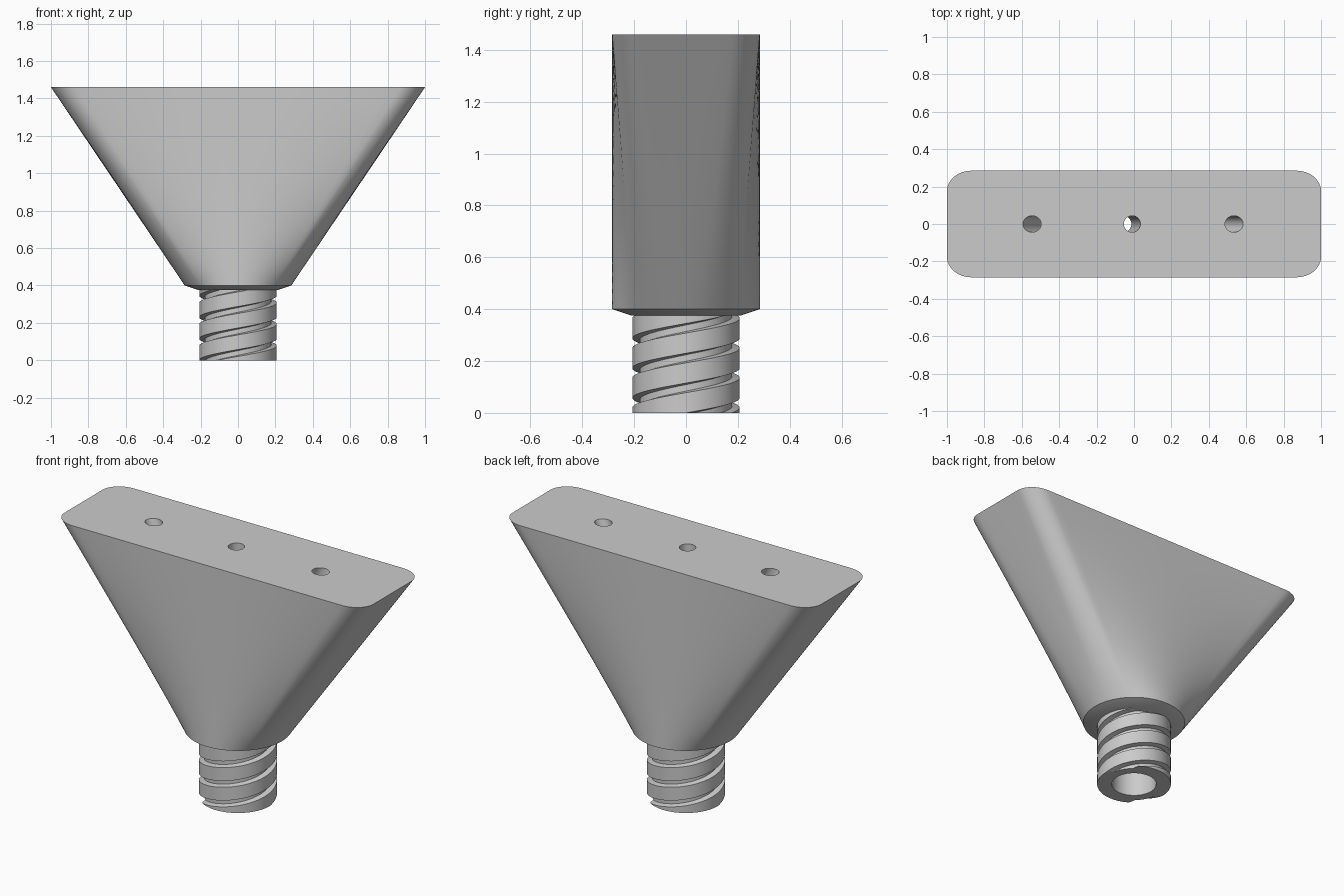
import bpy, bmesh
from math import sin, cos, pi, radians, hypot
from mathutils import Vector

if "Cube" in bpy.data.objects:
    bpy.data.objects.remove(bpy.data.objects["Cube"])

TOP, SHOULDER, NECK = 1.46, 0.40, 0.375
BORE = 0.125


def make_object(name, bm):
    bmesh.ops.recalc_face_normals(bm, faces=bm.faces)
    me = bpy.data.meshes.new(name)
    bm.to_mesh(me)
    bm.free()
    ob = bpy.data.objects.new(name, me)
    bpy.context.collection.objects.link(ob)
    return ob


def select_only(ob):
    bpy.ops.object.select_all(action='DESELECT')
    ob.select_set(True)
    bpy.context.view_layer.objects.active = ob


def mix(a, b, t):
    return a + (b - a) * t


# Quarter outline: matching points on the round base and the rounded-rectangle top
def quarter():
    hx, hy, rx, ry = 1.0, 0.285, 0.13, 0.11
    pts = []
    for i in range(4):                      # narrow end
        t = i / 4
        pts.append((mix(0, 15, t), hx, mix(0, hy - ry, t)))
    for i in range(12):                     # rounded corner
        a = pi / 2 * i / 12
        pts.append((mix(15, 45, i / 12), hx - rx + rx * cos(a), hy - ry + ry * sin(a)))
    for i in range(17):                     # long face
        t = i / 16
        pts.append((mix(45, 90, t), mix(hx - rx, 0, t), hy))
    return pts


q = quarter()
outline = q[:-1]
outline += [(180 - a, -x, y) for a, x, y in q[:0:-1]]
outline += [(180 + a, -x, -y) for a, x, y in q[:-1]]
outline += [(360 - a, x, -y) for a, x, y in q[:0:-1]]

# Flared body: chamfer, then ruled loft from circle to rounded rectangle
bm = bmesh.new()
rings = [[bm.verts.new((0.21 * cos(radians(a)), 0.21 * sin(radians(a)), NECK)) for a, x, y in outline]]
STEPS = 24
for s in range(STEPS + 1):
    t = s / STEPS
    rings.append([bm.verts.new((mix(0.285 * cos(radians(a)), x, t),
                                mix(0.285 * sin(radians(a)), y, t),
                                mix(SHOULDER, TOP, t))) for a, x, y in outline])
n = len(outline)
for lo, hi in zip(rings, rings[1:]):
    for i in range(n):
        j = (i + 1) % n
        bm.faces.new((lo[i], lo[j], hi[j], hi[i]))
bm.faces.new(rings[0])
bm.faces.new(rings[-1])
body = make_object("flared_body", bm)


# Straight round cutter between two points
def rod(name, p, q, r):
    p, q = Vector(p), Vector(q)
    bm = bmesh.new()
    bmesh.ops.create_cone(bm, cap_ends=True, segments=40, radius1=r, radius2=r, depth=(q - p).length)
    rot = (q - p).to_track_quat('Z', 'Y').to_matrix()
    for v in bm.verts:
        v.co = rot @ v.co + (p + q) / 2
    ob = make_object(name, bm)
    ob.hide_render = True
    return ob


# Central bore and three outlet channels
cutters = [rod("bore_cutter", (0, 0, 0.2), (0, 0, 0.47), BORE)]
for x_top, x_low in ((-0.545, -0.06), (-0.01, -0.06), (0.535, 0.06)):
    d = (x_top - x_low) / (TOP - 0.43)
    cutters.append(rod("channel_cutter", (x_low, 0, 0.43), (x_top + d * 0.1, 0, TOP + 0.1), 0.044))
for c in cutters:
    select_only(body)
    m = body.modifiers.new("cut", 'BOOLEAN')
    m.operation, m.solver, m.object = 'DIFFERENCE', 'EXACT', c
    bpy.ops.object.modifier_apply(modifier=m.name)
    bpy.data.objects.remove(c)

# Threaded neck: two-start helical groove, trimmed flat at both ends
PITCH, SEG = 0.115, 96
profile = [(0, 0.207), (0.078, 0.207), (0.084, 0.178), (0.109, 0.178)]
bm = bmesh.new()
rows = [(k * PITCH + dz, r) for k in range(-4, 6) for dz, r in profile]
cols = []
for i in range(SEG + 1):
    a = 2 * pi * i / SEG
    cols.append([bm.verts.new((r * cos(a), r * sin(a), z + 2 * PITCH * i / SEG)) for z, r in rows])
for c0, c1 in zip(cols, cols[1:]):
    for k in range(len(rows) - 1):
        bm.faces.new((c0[k], c1[k], c1[k + 1], c0[k + 1]))
bmesh.ops.remove_doubles(bm, verts=bm.verts, dist=1e-5)
for z, side in ((0, -1), (NECK + 0.003, 1)):
    bmesh.ops.bisect_plane(bm, geom=bm.verts[:] + bm.edges[:] + bm.faces[:], dist=1e-6,
                           plane_co=(0, 0, z), plane_no=(0, 0, side), clear_outer=True)

# Bottom rim and inner wall of the neck
edges = [e for e in bm.edges if e.is_boundary and all(abs(v.co.z) < 1e-4 for v in e.verts)]
for z in (0, NECK):
    new = bmesh.ops.extrude_edge_only(bm, edges=edges)["geom"]
    for v in [g for g in new if isinstance(g, bmesh.types.BMVert)]:
        f = BORE / hypot(v.co.x, v.co.y)
        v.co = (v.co.x * f, v.co.y * f, z)
    edges = [g for g in new if isinstance(g, bmesh.types.BMEdge)]
neck = make_object("threaded_neck", bm)

for ob in (body, neck):
    select_only(ob)
    bpy.ops.object.shade_smooth_by_angle(angle=radians(30))
